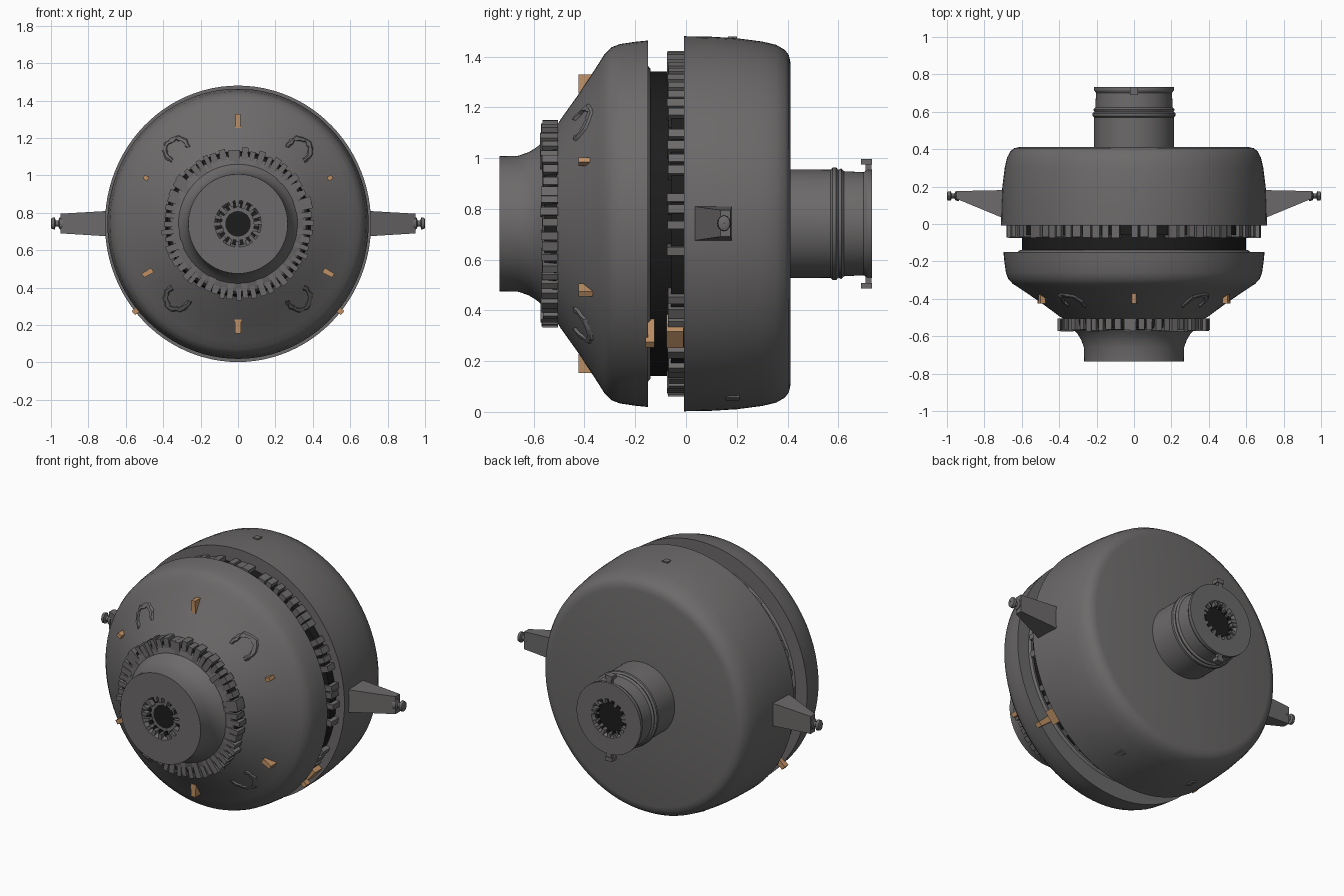
import bpy, bmesh, math, random
from mathutils import Vector

if "Cube" in bpy.data.objects:
    bpy.data.objects.remove(bpy.data.objects["Cube"])
random.seed(4)
CZ = 0.741  # height of the long axis


def material(name, c):
    m = bpy.data.materials.new(name)
    m.diffuse_color = (*c, 1)
    m.use_nodes = True
    m.node_tree.nodes["Principled BSDF"].inputs["Base Color"].default_value = m.diffuse_color
    return m


GREY = material("steel grey", (0.15, 0.144, 0.143))
DARK = material("dark interior", (0.012, 0.012, 0.012))
COPPER = material("copper", (0.52, 0.28, 0.13))


def finish(name, bm, mat, smooth=0):
    bmesh.ops.remove_doubles(bm, verts=bm.verts, dist=1e-5)
    bmesh.ops.recalc_face_normals(bm, faces=bm.faces)
    me = bpy.data.meshes.new(name)
    bm.to_mesh(me)
    bm.free()
    me.materials.append(mat)
    ob = bpy.data.objects.new(name, me)
    bpy.context.collection.objects.link(ob)
    if smooth:
        bpy.ops.object.select_all(action='DESELECT')
        bpy.context.view_layer.objects.active = ob
        ob.select_set(True)
        bpy.ops.object.shade_smooth_by_angle(angle=math.radians(smooth))
    return ob


def lathe(name, profile, mat=GREY, sx=1.0, segs=96):
    """Spin a (y, radius) profile around the long axis."""
    bm = bmesh.new()
    rings = []
    for y, r in profile:
        rings.append([bm.verts.new((sx * r * math.cos(2 * math.pi * i / segs), y,
                                    CZ + r * math.sin(2 * math.pi * i / segs))) for i in range(segs)])
    for a, b in zip(rings, rings[1:]):
        for i in range(segs):
            j = (i + 1) % segs
            bm.faces.new((a[i], a[j], b[j], b[i]))
    return finish(name, bm, mat, 28)


def hexa(bm, pts):
    v = [bm.verts.new(p) for p in pts]
    for f in ((0, 1, 2, 3), (7, 6, 5, 4), (0, 4, 5, 1), (1, 5, 6, 2), (2, 6, 7, 3), (3, 7, 4, 0)):
        bm.faces.new([v[i] for i in f])


def radial_block(bm, deg, y0, y1, r0, r1, w, taper=1.0):
    """Block standing outward from the long axis at a given angle."""
    a = math.radians(deg)
    rad = Vector((math.cos(a), 0, math.sin(a)))
    tan = Vector((-math.sin(a), 0, math.cos(a)))
    pts = []
    for r, ww in ((r0, w), (r1, w * taper)):
        for y, s in ((y0, -1), (y1, -1), (y1, 1), (y0, 1)):
            pts.append(Vector((0, y, CZ)) + rad * r + tan * (s * ww / 2))
    hexa(bm, pts)


def cone_y(r):
    return -0.50 + (r - 0.40) * 0.2 / 0.283


# rear drum with rounded back edge
lathe("rear_drum", [(-0.008, 0), (-0.008, 0.739), (0.1, 0.737), (0.2, 0.731), (0.3, 0.718), (0.355, 0.705),
                    (0.39, 0.685), (0.405, 0.665), (0.412, 0.635), (0.412, 0)], sx=0.963)
# front shell: cone with rounded shoulder
lathe("front_shell", [(-0.15, 0), (-0.15, 0.722), (-0.2, 0.717), (-0.26, 0.708), (-0.295, 0.695),
                      (-0.32, 0.67), (-0.345, 0.63), (-0.42, 0.515), (-0.495, 0.41),
                      (-0.515, 0.375), (-0.515, 0)], sx=0.967)
# dark core seen in the gap
lathe("gap_core", [(-0.155, 0), (-0.155, 0.60), (-0.005, 0.60), (-0.005, 0)], DARK)
lathe("gap_lip", [(-0.152, 0.55), (-0.152, 0.625), (-0.14, 0.61), (-0.14, 0.55)])
lathe("tooth_backing", [(-0.06, 0.55), (-0.06, 0.655), (-0.008, 0.655), (-0.008, 0.55)], DARK)

# toothed ring in the gap
bm = bmesh.new()
for i in range(80):
    if random.random() < 0.86:
        radial_block(bm, i * 4.5 + random.uniform(-.6, .6), -0.075 + random.uniform(0, .006), -0.005,
                     0.58, 0.682 - random.uniform(0, .012), random.uniform(.03, .046))
finish("gap_tooth_ring", bm, GREY)

# front gear behind the hub
lathe("gear_core", [(-0.568, 0.2), (-0.568, 0.34), (-0.555, 0.365), (-0.51, 0.375), (-0.51, 0.2)])
lathe("gear_shadow", [(-0.557, 0.25), (-0.557, 0.378), (-0.51, 0.388), (-0.51, 0.25)], DARK)
bm = bmesh.new()
for i in range(56):
    radial_block(bm, i * 360 / 56 + random.uniform(-1, 1), -0.575 + random.uniform(0, .012), -0.505,
                 random.uniform(.3, .33), 0.412 - random.uniform(0, .02), random.uniform(.024, .036), 1.05)
finish("gear_teeth", bm, GREY)

# front hub with recessed bore
lathe("front_hub", [(-0.5, 0), (-0.5, 0.33), (-0.57, 0.318), (-0.59, 0.30), (-0.62, 0.282), (-0.66, 0.268),
                    (-0.734, 0.266), (-0.734, 0.125), (-0.70, 0.11), (-0.70, 0)])
# rear neck with bands and bore
lathe("rear_neck", [(0.4, 0), (0.4, 0.214), (0.57, 0.213), (0.578, 0.222), (0.592, 0.222), (0.60, 0.212),
                    (0.612, 0.218), (0.622, 0.207), (0.70, 0.203), (0.715, 0.213), (0.732, 0.213),
                    (0.732, 0.115), (0.70, 0.10), (0.70, 0)])
for name, y0, y1, r in (("front_bore", -0.703, -0.69, 0.068), ("rear_bore", 0.69, 0.703, 0.085)):
    lathe(name, [(y0, 0), (y0, r), (y1, r), (y1, 0)], DARK, segs=32)
# ragged lips around both bores
for name, y0, y1 in (("front_bore_lip", -0.733, -0.695), ("rear_bore_lip", 0.695, 0.731)):
    bm = bmesh.new()
    for i in range(16):
        radial_block(bm, i * 22.5 + random.uniform(-5, 5), y0, y1, random.uniform(.08, .1), 0.135, .016, 1.6)
    finish(name, bm, GREY)
    bm = bmesh.new()
    for i in range(16):
        radial_block(bm, i * 22.5 + 11, y0 + .025 if y0 < 0 else y0, y1 if y0 < 0 else y1 - .02,
                     .085, 0.118, .018, 1.2)
    finish(name + "_gaps", bm, DARK)

# side arms with end knobs
for s, side in ((1, "right"), (-1, "left")):
    bm = bmesh.new()
    pts = []
    for x, y0, y1, z0, z1 in ((0.66, 0.015, 0.182, 0.672, 0.812), (0.95, 0.135, 0.176, 0.69, 0.795)):
        pts += [(s * x, y0, z0), (s * x, y1, z0), (s * x, y1, z1), (s * x, y0, z1)]
    hexa(bm, pts)
    finish(side + "_arm", bm, GREY)
    bm = bmesh.new()
    rings = []
    for x, r in ((0.935, 0.001), (0.935, 0.035), (0.955, 0.03), (0.96, 0.016), (0.975, 0.016),
                 (0.98, 0.032), (0.996, 0.03), (1.0, 0.02), (1.0, 0.001)):
        rings.append([bm.verts.new((s * x, 0.15 + r * 0.8 * math.cos(k * math.pi / 6),
                                    0.743 + r * math.sin(k * math.pi / 6))) for k in range(12)])
    for a, b in zip(rings, rings[1:]):
        for k in range(12):
            bm.faces.new((a[k], a[k - 1], b[k - 1], b[k]))
    finish(side + "_knob", bm, GREY, 35)

# copper studs on the cone
bm = bmesh.new()
for deg, h, w in ((90, .075, .03), (270, .075, .036), (26.5, .028, .026), (153.5, .028, .026),
                  (-28.5, .06, .03), (208.5, .06, .03)):
    y = cone_y(0.55)
    radial_block(bm, deg, y - 0.03, y + 0.03, 0.55 - h / 2, 0.55 + h / 2, w, .8)
finish("copper_studs", bm, COPPER)
# copper blocks in the gap
bm = bmesh.new()
for deg in (-40.5, 220.5):
    radial_block(bm, deg, -0.077, -0.01, 0.6, 0.705, .085)
    radial_block(bm, deg, -0.16, -0.125, 0.6, 0.735, .04, .7)
finish("copper_gap_blocks", bm, COPPER)

# four raised horseshoe ridges on the cone
for n, (cx, cz) in enumerate(((.325, 1.135), (-.325, 1.135), (.325, .345), (-.325, .345))):
    base = math.atan2(cz - CZ, cx)
    bm = bmesh.new()
    prev = None
    for k in range(15):
        t = base + math.radians(-115 + 230 * k / 14)
        q = []
        for rr, up in ((.045, -.015), (.055, .014), (.07, .014), (.085, -.015)):
            rr += random.uniform(-.007, .007)
            x, z = cx + rr * math.cos(t), cz + rr * math.sin(t)
            q.append(bm.verts.new((x, cone_y(math.hypot(x / .967, z - CZ)) - up, z)))
        if prev:
            for a in range(4):
                b = (a + 1) % 4
                bm.faces.new((prev[a], prev[b], q[b], q[a]))
        else:
            bm.faces.new(q)
        prev = q
    bm.faces.new(prev)
    finish("horseshoe_ridge_%d" % (n + 1), bm, GREY)

# small lugs on the neck end and drum
bm = bmesh.new()
for deg in (90, 270):
    radial_block(bm, deg, 0.707, 0.73, 0.19, 0.235, .03)
    radial_block(bm, deg, 0.69, 0.733, 0.233, 0.256, .045)
finish("neck_lugs", bm, GREY)
bm = bmesh.new()
radial_block(bm, 90, 0.165, 0.2, 0.7, 0.738, .035)
for deg in (-70, 250):
    radial_block(bm, deg, 0.155, 0.21, 0.69, 0.735, .03)
finish("drum_lugs", bm, GREY)
